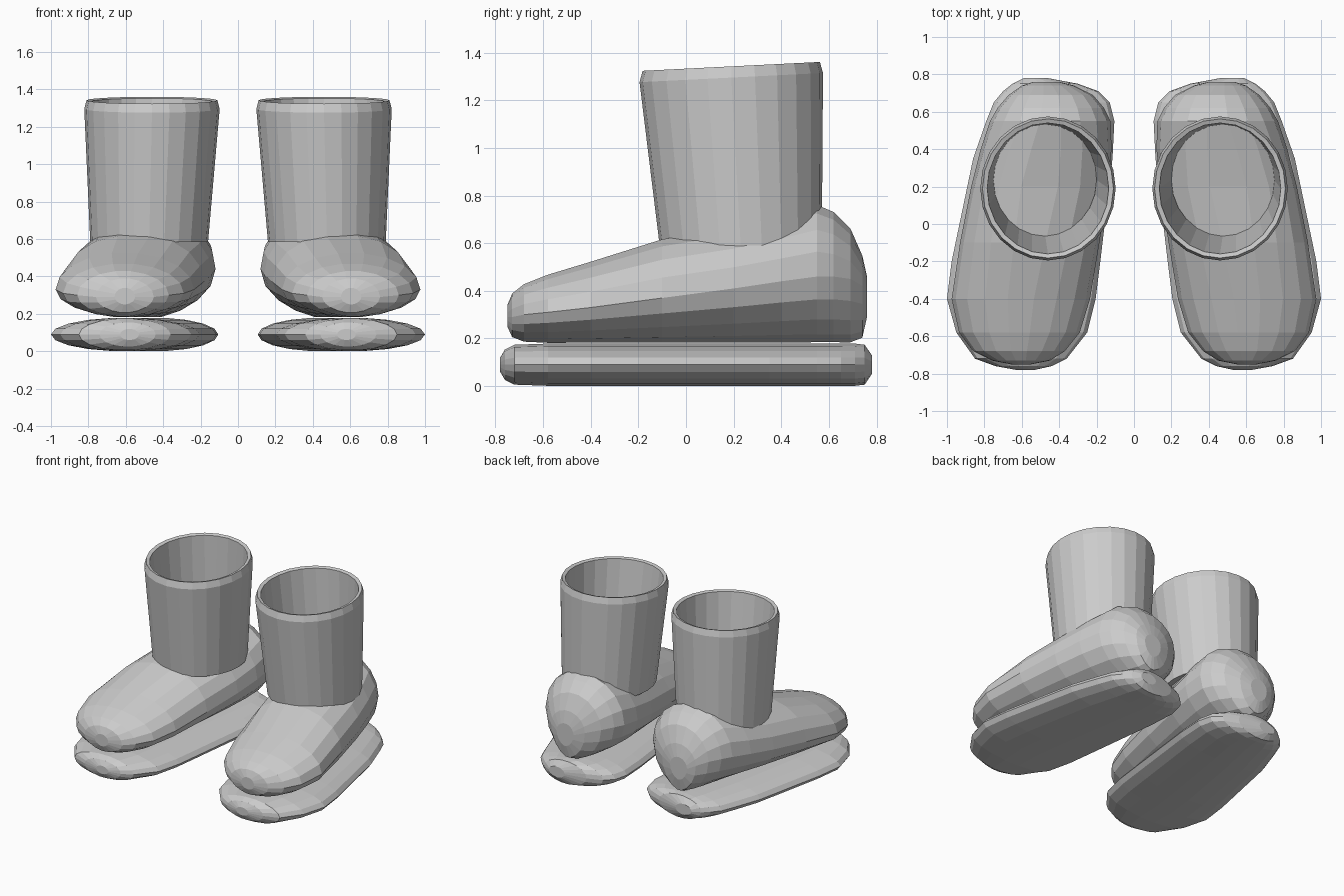
import bpy, bmesh
from math import sin, cos, pi

cube = bpy.data.objects.get("Cube")
if cube:
    bpy.data.objects.remove(cube)

grey = bpy.data.materials.new("plain grey")
grey.use_nodes = True
colour = (0.6, 0.6, 0.6, 1)
grey.diffuse_color = colour
grey.node_tree.nodes["Principled BSDF"].inputs["Base Color"].default_value = colour


def power(v, p):
    return abs(v) ** p * (1 if v >= 0 else -1)


def loft(name, rings, side, closed=False):
    """Skin a list of rings; side -1 makes the mirrored right-hand part."""
    bm = bmesh.new()
    loops = [[bm.verts.new((x * side, y, z)) for x, y, z in r] for r in rings]
    pairs = list(zip(loops, loops[1:]))
    if closed:
        pairs.append((loops[-1], loops[0]))
    else:
        bm.faces.new(loops[0])
        bm.faces.new(loops[-1])
    for a, b in pairs:
        for i in range(len(a)):
            j = (i + 1) % len(a)
            bm.faces.new((a[i], a[j], b[j], b[i]))
    bmesh.ops.recalc_face_normals(bm, faces=bm.faces)
    mesh = bpy.data.meshes.new(name)
    bm.to_mesh(mesh)
    bm.free()
    mesh.materials.append(grey)
    obj = bpy.data.objects.new(name, mesh)
    bpy.context.collection.objects.link(obj)


def section(y, x_in, x_out, top, bottom, wide, top_pow=1.0, low_pow=1.0, n=18):
    """Rounded cross-section of the foot or sole at one y."""
    ring = []
    for i in range(n):
        a = 2 * pi * i / n
        c, s = cos(a), sin(a)
        x = (x_in + x_out) / 2 + (x_out - x_in) / 2 * power(c, top_pow if s > 0 else low_pow)
        z = wide + (top - wide if s > 0 else wide - bottom) * s
        ring.append((x, y, z))
    return ring


def oval(cx, cy, rx, ry, z, slope, n=24):
    ring = []
    for i in range(n):
        a = 2 * pi * i / n
        y = cy + ry * sin(a)
        ring.append((cx + rx * cos(a), y, z + slope * (y - cy)))
    return ring


# Sole: y, inner x, outer x, half thickness
sole = [(-.78, .53, .63, .03), (-.76, .44, .74, .065), (-.72, .36, .85, .085),
        (-.58, .25, .95, .09), (-.4, .205, 1.0, .09), (-.2, .18, .975, .09),
        (.35, .115, .86, .09), (.55, .105, .79, .09), (.65, .13, .75, .09),
        (.71, .19, .70, .09), (.75, .30, .65, .085), (.78, .46, .59, .04)]

# Foot: y, inner x, outer x, top z, bottom z, widest z, squareness of the top
foot = [(-.75, .55, .66, .34, .25, .29, 1), (-.73, .45, .76, .39, .205, .29, 1),
        (-.68, .37, .86, .43, .185, .30, 1), (-.58, .29, .935, .47, .18, .31, 1),
        (-.4, .235, .975, .525, .18, .33, .95), (-.1, .185, .93, .62, .18, .37, .85),
        (.2, .14, .87, .67, .18, .41, .75), (.4, .12, .82, .72, .18, .44, .85),
        (.55, .125, .77, .765, .18, .46, 1), (.62, .16, .73, .735, .18, .46, 1),
        (.69, .22, .67, .665, .18, .45, 1), (.74, .32, .60, .55, .2, .42, 1),
        (.76, .40, .54, .46, .29, .39, 1)]

# Shaft rings: outside going up, over the rim, then down the inside
shaft = [(.475, .23, .315, .34, .585, 0), (.46, .19, .362, .385, 1.295, .05),
         (.46, .19, .350, .372, 1.342, .05), (.46, .19, .325, .350, 1.335, .05),
         (.475, .235, .275, .295, .585, 0)]

for side, word in ((1, "left"), (-1, "right")):
    loft(word + "_sole", [section(y, a, b, .09 + h, .09 - h, .09)
                          for y, a, b, h in sole], side)
    loft(word + "_foot", [section(*row, low_pow=1.2) for row in foot], side)
    loft(word + "_shaft", [oval(*row) for row in shaft], side, closed=True)
